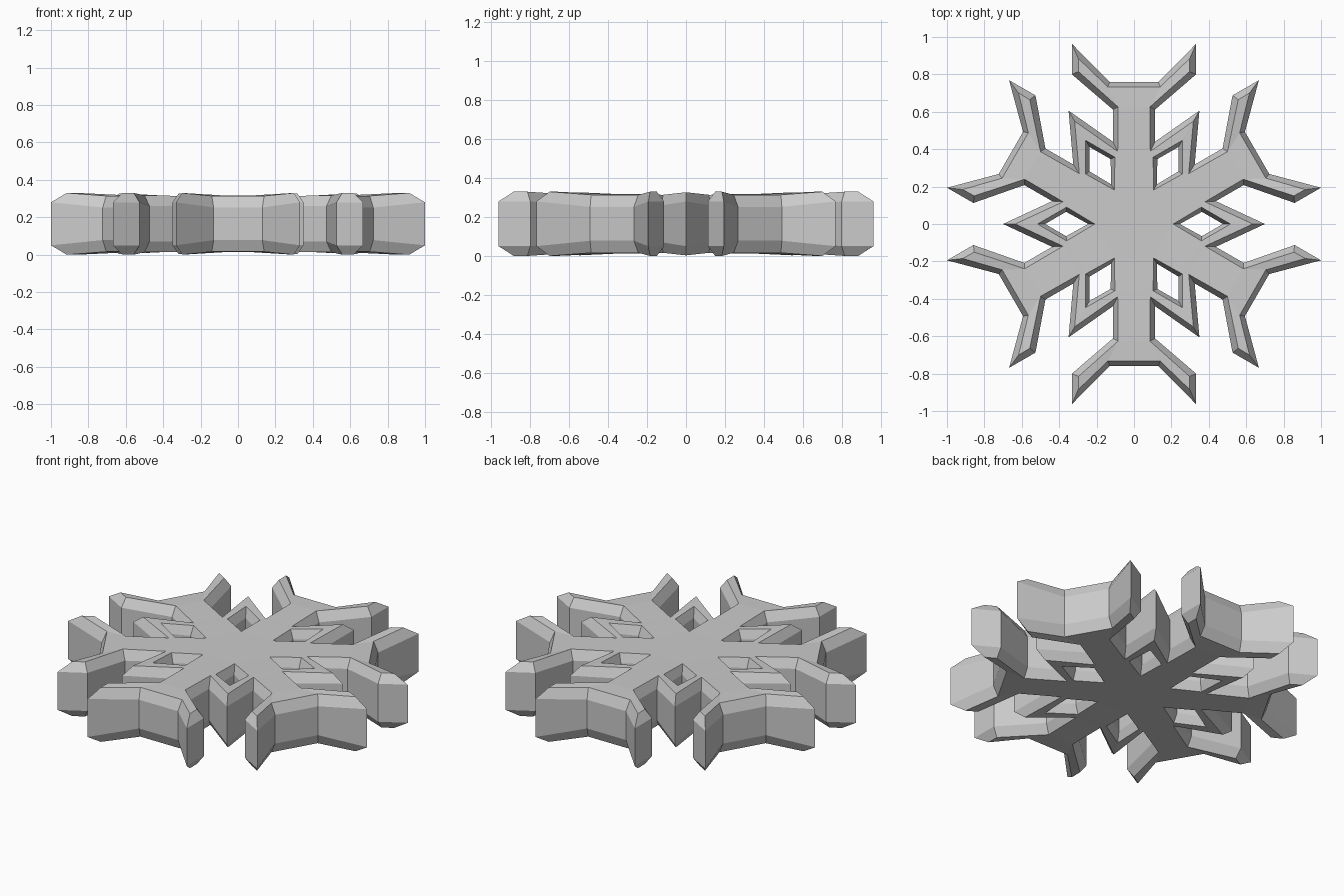
import bpy, bmesh
from math import cos, sin, pi

if "Cube" in bpy.data.objects:
    bpy.data.objects.remove(bpy.data.objects["Cube"])

MID = 0.165  # mid height of the flake


def ray(r):
    """Point on the line halfway between two arms."""
    return (r * cos(pi / 3), r * sin(pi / 3))


# Right half of the arm pointing to +y:
# (wall outline xy, bevelled top outline xy, wall half height, top half height)
P = {
    "A": ((0.13, 0.76), (0.14, 0.733), 0.087, 0.149),       # fork crotch
    "B": ((0.332, 0.963), (0.298, 0.885), 0.115, 0.165),    # prong tip
    "C": ((0.332, 0.80), (0.297, 0.815), 0.115, 0.165),     # prong heel
    "D": ((0.113, 0.612), (0.085, 0.626), 0.095, 0.152),    # prong root
    "E": ((0.113, 0.44), (0.087, 0.388), 0.095, 0.149),     # barb root
    "F": (ray(0.70), ray(0.635), 0.115, 0.162),             # barb tip
    "I": (ray(0.245), ray(0.21), 0.095, 0.147),             # hole, inner corner
    "S": ((0.125, 0.347), (0.102, 0.357), 0.095, 0.149),    # hole, side corner
    "O": (ray(0.475), ray(0.516), 0.105, 0.157),            # hole, outer corner
}

bm = bmesh.new()


def vert(name, side, rot, top, up):
    wall, cap, hw, ht = P[name]
    x, y = cap if top else wall
    x *= side
    a = rot * pi / 3
    z = MID + up * (ht if top else hw)
    return bm.verts.new((x * cos(a) - y * sin(a), x * sin(a) + y * cos(a), z))


def edge_walls(p, q, rot):
    """Vertical wall with a bevel above and below, p and q are (name, side)."""
    levels = [(True, 1), (False, 1), (False, -1), (True, -1)]
    for (t0, u0), (t1, u1) in zip(levels, levels[1:]):
        bm.faces.new([vert(*p, rot, t0, u0), vert(*q, rot, t0, u0),
                      vert(*q, rot, t1, u1), vert(*p, rot, t1, u1)])


for rot in range(6):
    # top and bottom faces
    for up in (1, -1):
        for n, m in ("AD", "DE", "ES", "SI"):
            bm.faces.new([vert(n, -1, rot, True, up), vert(n, 1, rot, True, up),
                          vert(m, 1, rot, True, up), vert(m, -1, rot, True, up)])
        for side in (1, -1):
            for names in ("ABCD", "EFOS"):
                bm.faces.new([vert(n, side, rot, True, up) for n in names])
    # outline and hole walls
    edge_walls(("A", -1), ("A", 1), rot)
    for side in (1, -1):
        for n, m in ("AB", "BC", "CD", "DE", "EF", "IS", "SO"):
            edge_walls((n, side), (m, side), rot)

# central hexagons
for up in (1, -1):
    bm.faces.new([vert("I", 1, rot, True, up) for rot in range(6)])

bmesh.ops.remove_doubles(bm, verts=bm.verts, dist=0.0005)
bmesh.ops.recalc_face_normals(bm, faces=bm.faces)

mesh = bpy.data.meshes.new("snowflake")
bm.to_mesh(mesh)
bm.free()
flake = bpy.data.objects.new("snowflake", mesh)
bpy.context.collection.objects.link(flake)
